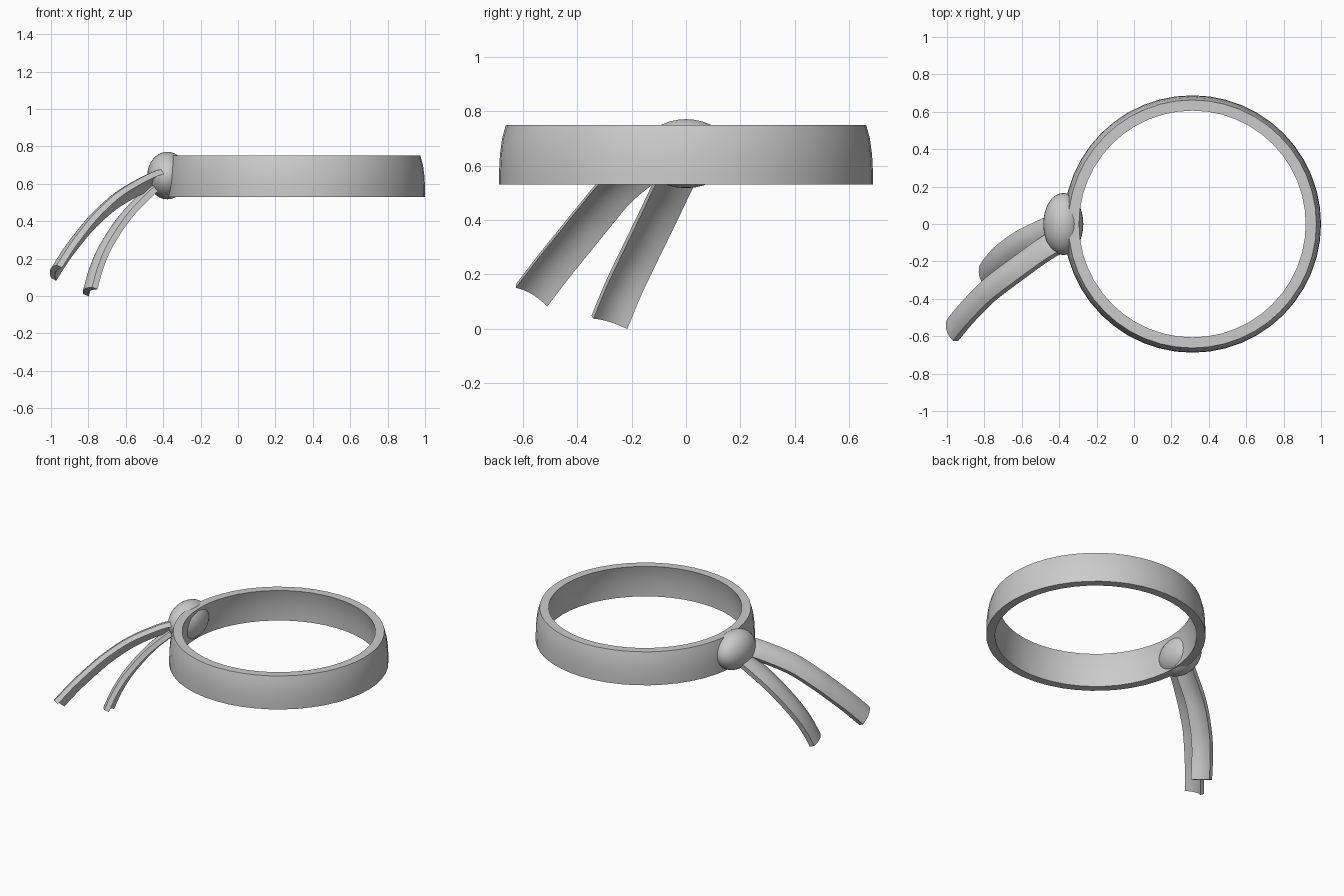
import bpy, bmesh, math
from mathutils import Vector

if "Cube" in bpy.data.objects:
    bpy.data.objects.remove(bpy.data.objects["Cube"])

grey = bpy.data.materials.new("plain_grey")
grey.diffuse_color = (0.6, 0.6, 0.6, 1)
grey.use_nodes = True
grey.node_tree.nodes["Principled BSDF"].inputs["Base Color"].default_value = grey.diffuse_color


def finish(name, bm, angle=35):
    bmesh.ops.recalc_face_normals(bm, faces=bm.faces)
    me = bpy.data.meshes.new(name)
    bm.to_mesh(me)
    bm.free()
    me.materials.append(grey)
    ob = bpy.data.objects.new(name, me)
    bpy.context.collection.objects.link(ob)
    bpy.ops.object.select_all(action='DESELECT')
    ob.select_set(True)
    bpy.context.view_layer.objects.active = ob
    bpy.ops.object.shade_smooth_by_angle(angle=math.radians(angle))
    return ob


def skin(bm, rings, closed):
    """Bridge a list of closed vertex loops."""
    n = len(rings[0])
    for i in range(len(rings) if closed else len(rings) - 1):
        a, b = rings[i], rings[(i + 1) % len(rings)]
        for j in range(n):
            k = (j + 1) % n
            bm.faces.new((a[j], a[k], b[k], b[j]))
    if not closed:
        bm.faces.new(rings[0])
        bm.faces.new(rings[-1])


# Headband: bowed band profile (radius, z) revolved about its own centre
profile = [(0.688, 0.53), (0.688, 0.58), (0.685, 0.64), (0.677, 0.70), (0.663, 0.75),
           (0.606, 0.75), (0.620, 0.70), (0.628, 0.64), (0.633, 0.58), (0.633, 0.53)]
bm = bmesh.new()
SEG = 48
rings = []
for i in range(SEG):
    a = 2 * math.pi * i / SEG
    rings.append([bm.verts.new((0.312 + r * math.cos(a), r * math.sin(a), z)) for r, z in profile])
skin(bm, rings, True)
finish("headband", bm)

# Knot: flattened ball through the band
bm = bmesh.new()
bmesh.ops.create_uvsphere(bm, u_segments=32, v_segments=16, radius=1)
for v in bm.verts:
    v.co = (-0.378 + 0.107 * v.co.x, 0.166 * v.co.y, 0.644 + 0.127 * v.co.z)
finish("knot", bm, 60)


def smooth_path(pts, steps=4):
    """Catmull-Rom interpolation through the points."""
    p = [Vector(q) for q in pts]
    p = [2 * p[0] - p[1]] + p + [2 * p[-1] - p[-2]]
    out = []
    for i in range(1, len(p) - 2):
        for s in range(steps):
            t = s / steps
            out.append(0.5 * (2 * p[i] + (p[i + 1] - p[i - 1]) * t
                       + (2 * p[i - 1] - 5 * p[i] + 4 * p[i + 1] - p[i + 2]) * t * t
                       + (3 * p[i] - p[i - 1] - 3 * p[i + 1] + p[i + 2]) * t ** 3))
    return out + [p[-2]]


def tail(name, pts, across, half=0.069, bulge=0.022, thick=0.032):
    """Cloth strip with a gently domed section swept along a path."""
    path = smooth_path(pts)
    bm = bmesh.new()
    rings = []
    us = [-1 + i / 4 for i in range(9)]
    for i, c in enumerate(path):
        t = (path[min(i + 1, len(path) - 1)] - path[max(i - 1, 0)]).normalized()
        w = Vector(across)
        w = (w - t * w.dot(t)).normalized()
        n = t.cross(w)
        if n.x > 0:
            n = -n
        sec = [(u, thick / 2) for u in us] + [(u, -thick / 2) for u in reversed(us)]
        rings.append([bm.verts.new(c + w * half * u + n * (bulge * (0.6 - u * u) + h))
                      for u, h in sec])
    skin(bm, rings, False)
    finish(name, bm)


# Two hanging tails
tail("long_tail",
     [(-0.38, -0.075, 0.645), (-0.48, -0.13, 0.615), (-0.64, -0.245, 0.525), (-0.76, -0.335, 0.42),
      (-0.83, -0.40, 0.34), (-0.91, -0.485, 0.235), (-0.978, -0.567, 0.128)],
     (0.035, -0.11, 0.075))
tail("short_tail",
     [(-0.39, 0.0, 0.63), (-0.50, -0.05, 0.53), (-0.61, -0.105, 0.415),
      (-0.71, -0.178, 0.265), (-0.763, -0.235, 0.145), (-0.797, -0.284, 0.026)],
     (0.05, -0.135, 0.04))
